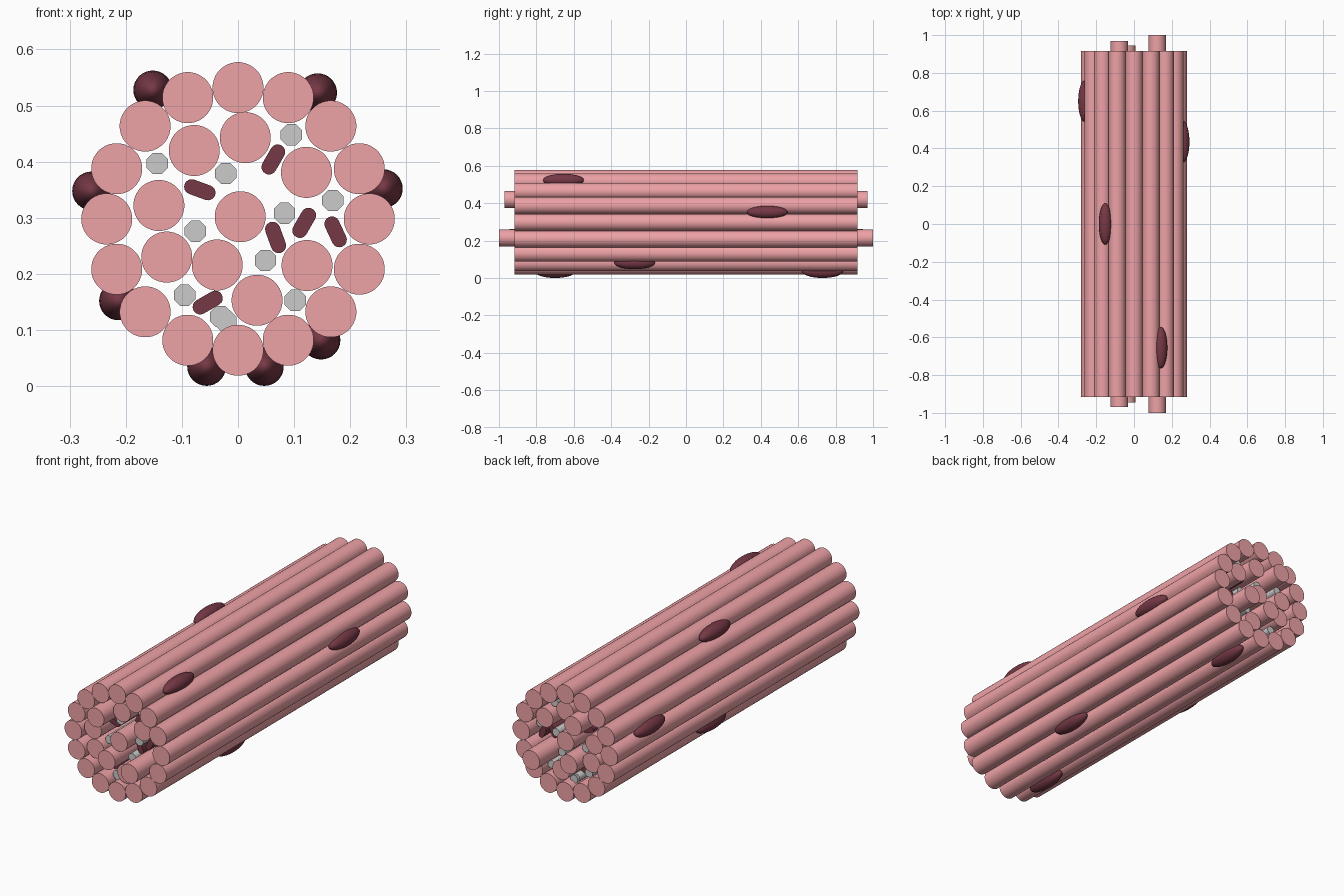
import bpy, bmesh, math
from mathutils import Matrix

if "Cube" in bpy.data.objects:
    bpy.data.objects.remove(bpy.data.objects["Cube"])

CZ = 0.298  # height of the bundle axis


def material(name, rgb):
    m = bpy.data.materials.new(name)
    m.diffuse_color = (*rgb, 1)
    m.use_nodes = True
    m.node_tree.nodes["Principled BSDF"].inputs["Base Color"].default_value = m.diffuse_color
    return m


PINK = material("fibre_pink", (0.85, 0.36, 0.38))
DARK = material("dark_red", (0.18, 0.04, 0.06))


def finish(ob, mat, angle=40):
    if mat:
        ob.data.materials.append(mat)
    bpy.ops.object.select_all(action='DESELECT')
    ob.select_set(True)
    bpy.context.view_layer.objects.active = ob
    bpy.ops.object.shade_smooth_by_angle(angle=math.radians(angle))


def prism(name, profile, half, mat, angle=40):
    """Extrude an xz outline along y from -half to +half."""
    bm = bmesh.new()
    face = bm.faces.new([bm.verts.new((x, -half, z)) for x, z in profile])
    ext = bmesh.ops.extrude_face_region(bm, geom=[face])
    for v in ext["geom"]:
        if isinstance(v, bmesh.types.BMVert):
            v.co.y = half
    bmesh.ops.recalc_face_normals(bm, faces=bm.faces)
    me = bpy.data.meshes.new(name)
    bm.to_mesh(me)
    bm.free()
    ob = bpy.data.objects.new(name, me)
    bpy.context.collection.objects.link(ob)
    finish(ob, mat, angle)


def circle(x, z, r, n):
    return [(x + r * math.cos(math.tau * (i + .5) / n),
             z + r * math.sin(math.tau * (i + .5) / n)) for i in range(n)]


def stadium(x, z, tilt, half_len=0.0155, r=0.0135, n=8):
    pts = []
    for side in (0, 1):
        for i in range(n + 1):
            a = -math.pi / 2 + math.pi * i / n + math.pi * side
            u = (half_len if side == 0 else -half_len) + r * math.cos(a)
            w = r * math.sin(a)
            c, s = math.cos(tilt), math.sin(tilt)
            pts.append((x + u * c - w * s, z + u * s + w * c))
    return pts


# Outer ring of fibres
for i in range(16):
    a = math.tau * i / 16
    prism(f"outer_fibre_{i}", circle(0.234 * math.cos(a), CZ + 0.234 * math.sin(a), 0.0455, 32),
          0.917, PINK)

# Inner fibres: x, z, half length
inner = [(0.004, 0.302, 0.91), (-0.078, 0.42, 0.97), (0.013, 0.443, 0.90),
         (0.122, 0.381, 0.90), (-0.141, 0.322, 0.90), (-0.127, 0.23, 0.90),
         (-0.037, 0.216, 0.945), (0.123, 0.215, 1.0), (0.034, 0.153, 0.90)]
for i, (x, z, h) in enumerate(inner):
    prism(f"inner_fibre_{i}", circle(x, z, 0.0455, 32), h, PINK)

# Thin grey eight-sided tubes between the fibres
tubes = [(-0.144, 0.397), (-0.022, 0.379), (0.095, 0.448), (0.169, 0.331), (0.083, 0.308),
         (-0.076, 0.276), (0.049, 0.224), (-0.095, 0.162), (0.102, 0.153),
         (-0.031, 0.124), (-0.022, 0.116)]
for i, (x, z) in enumerate(tubes):
    prism(f"grey_tube_{i}", circle(x, z, 0.0205, 8), 0.86 + 0.002 * i, None, 50)

# Flattened dark strands inside the bundle: x, z, tilt in degrees
strands = [(0.063, 0.404, 60), (-0.068, 0.35, -20), (0.118, 0.291, 60),
           (0.067, 0.265, -70), (0.174, 0.275, -65), (-0.054, 0.149, 30)]
for i, (x, z, t) in enumerate(strands):
    prism(f"dark_strand_{i}", stadium(x, z, math.radians(t)), 0.84, DARK)

# Long oval nuclei on the outside of the bundle
nuclei = [(-0.152, 0.0, 0.528), (0.142, -0.655, 0.523), (-0.261, 0.65, 0.348),
          (0.259, 0.435, 0.352), (-0.213, 0.12, 0.152), (-0.056, -0.7, 0.035),
          (0.047, 0.73, 0.035), (0.148, -0.275, 0.082)]
for i, loc in enumerate(nuclei):
    bm = bmesh.new()
    bmesh.ops.create_uvsphere(bm, u_segments=32, v_segments=16, radius=1)
    bm.transform(Matrix.Translation(loc) @ Matrix.Diagonal((0.0345, 0.109, 0.0345, 1))
                 @ Matrix.Rotation(math.pi / 2, 4, 'X'))
    me = bpy.data.meshes.new(f"nucleus_{i}")
    bm.to_mesh(me)
    bm.free()
    ob = bpy.data.objects.new(f"nucleus_{i}", me)
    bpy.context.collection.objects.link(ob)
    finish(ob, DARK, 60)
